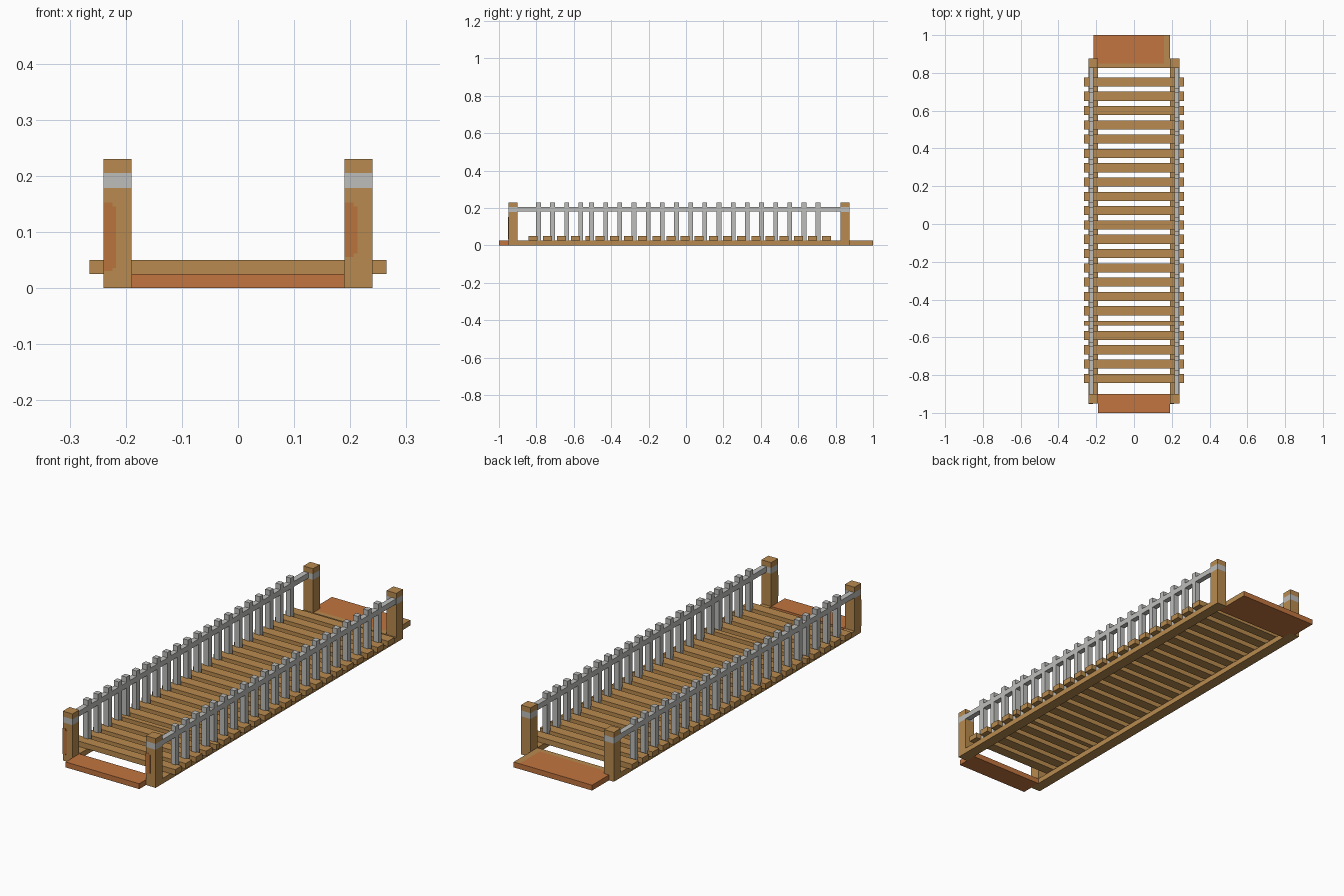
import bpy, bmesh

if "Cube" in bpy.data.objects:
    bpy.data.objects.remove(bpy.data.objects["Cube"], do_unlink=True)


def make_material(name, rgb):
    linear = [((c / 255 + 0.055) / 1.055) ** 2.4 for c in rgb] + [1.0]
    m = bpy.data.materials.new(name)
    m.use_nodes = True
    m.diffuse_color = linear
    bsdf = m.node_tree.nodes["Principled BSDF"]
    bsdf.inputs["Base Color"].default_value = linear
    bsdf.inputs["Roughness"].default_value = 0.8
    return m


wood = make_material("tan wood", (184, 138, 78))
orange = make_material("orange wood", (193, 117, 63))
stain = make_material("stained wood", (186, 116, 60))
silver = make_material("silver grey", (189, 190, 187))


def boxes(name, spans, mats, cuts=(), rule=None):
    """One object made of boxes (x0, x1, y0, y1, z0, z1), with optional plane
    cuts (axis, position) and a rule giving each face's material index."""
    bm = bmesh.new()
    for x0, x1, y0, y1, z0, z1 in spans:
        for v in bmesh.ops.create_cube(bm, size=1)["verts"]:
            v.co = (x1 if v.co.x > 0 else x0,
                    y1 if v.co.y > 0 else y0,
                    z1 if v.co.z > 0 else z0)
    for axis, pos in cuts:
        point, normal = [0, 0, 0], [0, 0, 0]
        point[axis], normal[axis] = pos, 1
        bmesh.ops.bisect_plane(bm, geom=bm.verts[:] + bm.edges[:] + bm.faces[:],
                               plane_co=point, plane_no=normal)
    bm.normal_update()
    if rule:
        for f in bm.faces:
            f.material_index = rule(f.calc_center_median(), f.normal)
    mesh = bpy.data.meshes.new(name)
    bm.to_mesh(mesh)
    bm.free()
    for m in mats:
        mesh.materials.append(m)
    obj = bpy.data.objects.new(name, mesh)
    bpy.context.collection.objects.link(obj)
    return obj


def sided(s, x0, x1):
    return (x0, x1) if s > 0 else (-x1, -x0)


STEP = 0.0757
plank_ys = [0.752 - STEP * i for i in range(17)] + [-0.59 - STEP * i for i in range(4)]
baluster_ys = [-0.505 + STEP * i for i in range(17)] + [-0.789 + STEP * i for i in range(4)]

# Deck planks, with one narrow filler board
planks = [(-0.265, 0.265, y - 0.024, y + 0.024, 0.025, 0.05) for y in plank_ys]
planks.append((-0.265, 0.265, -0.537, -0.513, 0.025, 0.05))
boxes("deck_planks", planks, [wood])

for s, side in ((1, "left"), (-1, "right")):
    beam, rail = sided(s, 0.19, 0.24), sided(s, 0.214, 0.239)
    # Side beam under the planks, between the posts
    boxes(side + "_beam", [(*beam, -0.90, 0.825, 0, 0.025)], [wood])
    # Corner posts with a silver band level with the rail
    for y, end in ((-0.95, "front"), (0.825, "back")):
        boxes(f"{end}_{side}_post", [(*beam, y, y + 0.05, 0, 0.23)], [wood, silver],
              [(2, 0.178), (2, 0.205)],
              lambda c, n: int(0.178 < c.z < 0.205 and abs(n.z) < 0.5))
    # Handrail and balusters
    boxes(side + "_handrail", [(*rail, -0.90, 0.825, 0.18, 0.205)], [silver])
    boxes(side + "_balusters",
          [(*rail, y - 0.0125, y + 0.0125, 0.025, 0.23) for y in baluster_ys], [silver])

# Stained patches on the fronts of the front posts
for name, x, low in (("right_post_stain", -0.24, 0.03), ("left_post_stain", 0.19, 0.055)):
    boxes(name, [(x, x + 0.016, -0.952, -0.95, low, 0.152),
                 (x + 0.016, x + 0.023, -0.952, -0.95, low + 0.006, 0.145)], [stain])

# Short front step
boxes("front_step", [(-0.19, 0.19, -1.0, -0.90, 0, 0.025)], [orange])

# Long back step with a tan border on the inner and left edges
boxes("back_step", [(-0.19, 0.19, 0.825, 0.875, 0, 0.025),
                    (-0.215, 0.19, 0.875, 1.0, 0, 0.025)],
      [orange, wood], [(0, 0.16), (1, 0.85)],
      lambda c, n: int(n.x > 0.5 or n.y < -0.5 or
                       (n.z > 0.5 and (c.x > 0.16 or c.y < 0.85))))
